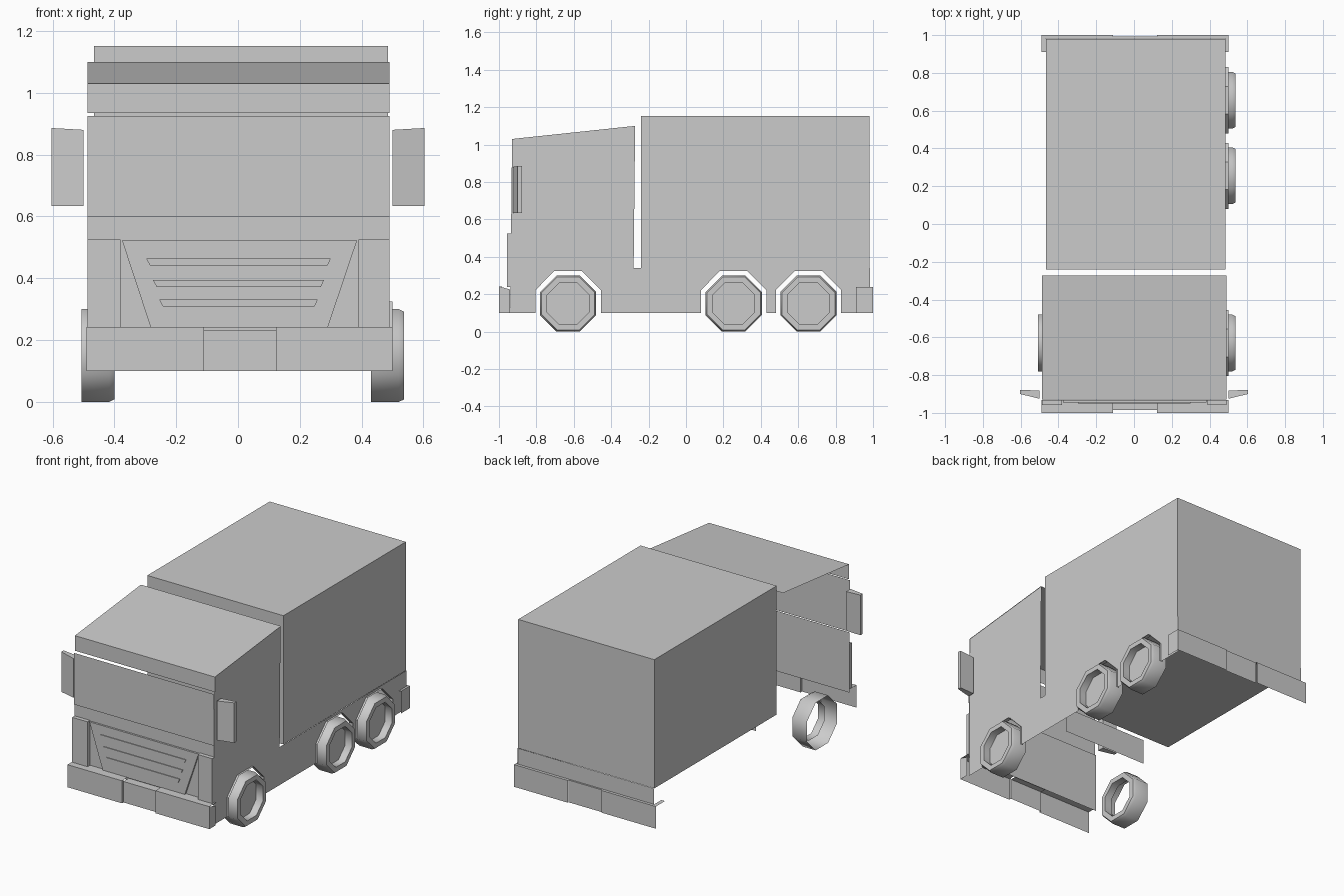
import bpy, bmesh, math

if "Cube" in bpy.data.objects:
    bpy.data.objects.remove(bpy.data.objects["Cube"])

AX = {'x': (1, 2, 0), 'y': (0, 2, 1), 'z': (0, 1, 2)}


def finish(name, bm):
    me = bpy.data.meshes.new(name)
    bm.to_mesh(me)
    bm.free()
    ob = bpy.data.objects.new(name, me)
    bpy.context.collection.objects.link(ob)
    return ob


def plate(name, axis, at, outline, depth=0.0):
    """Flat outline perpendicular to an axis, optionally extruded along it."""
    a, b, c = AX[axis]
    bm = bmesh.new()
    vs = []
    for p, q in outline:
        co = [0, 0, 0]
        co[a], co[b], co[c] = p, q, at
        vs.append(bm.verts.new(co))
    f = bm.faces.new(vs)
    if depth:
        ext = bmesh.ops.extrude_face_region(bm, geom=[f], use_keep_orig=True)
        for v in ext['geom']:
            if isinstance(v, bmesh.types.BMVert):
                v.co[c] += depth
        bmesh.ops.recalc_face_normals(bm, faces=bm.faces)
    return finish(name, bm)


def rect(p0, p1, q0, q1):
    return [(p0, q0), (p1, q0), (p1, q1), (p0, q1)]


def arch(y):
    """Half octagon wheel opening, bottom rear to bottom front order."""
    return [(y - .175, .10), (y - .175, .222), (y - .073, .325),
            (y + .073, .325), (y + .175, .222), (y + .175, .10)]


def wheel(name, x, y, hub):
    """Octagonal tyre: tread, outer sidewall, rim well and hub disc."""
    bm = bmesh.new()
    k = 1 / math.cos(math.pi / 8)
    rings = []
    for r, dx in [(.15, 0), (.15, .09), (.142, .107), (.112, .107), (.112, .06)]:
        rings.append([bm.verts.new((x + dx,
                                    y + r * k * math.cos((i + .5) * math.pi / 4),
                                    .15 + r * k * math.sin((i + .5) * math.pi / 4)))
                      for i in range(8)])
    for r0, r1 in zip(rings, rings[1:]):
        for i in range(8):
            j = (i + 1) % 8
            bm.faces.new((r0[i], r0[j], r1[j], r1[i]))
    if hub:
        bm.faces.new(rings[-1])
    bmesh.ops.recalc_face_normals(bm, faces=bm.faces)
    ob = finish(name, bm)
    bpy.context.view_layer.objects.active = ob
    ob.select_set(True)
    bpy.ops.object.shade_smooth_by_angle(angle=math.radians(46))
    ob.select_set(False)


AXLES = (-.63, .255, .655)

# Right side: cab wall and chassis skirt with wheel openings
side = [(-.94, .10)]
for ay in AXLES:
    side += arch(ay)
side += [(.985, .10), (.985, .34), (-.28, .34), (-.272, 1.10), (-.93, 1.03)]
plate("right_side_panel", 'x', .487, side)

# Wheel arch lips
for n, ay in enumerate(AXLES):
    bm = bmesh.new()
    pts = arch(ay)
    for (y0, z0), (y1, z1) in zip(pts, pts[1:]):
        bm.faces.new([bm.verts.new(c) for c in
                      ((.475, y0, z0), (.475, y1, z1), (.50, y1, z1), (.50, y0, z0))])
    bmesh.ops.remove_doubles(bm, verts=bm.verts, dist=1e-4)
    finish(f"wheel_arch_{n}", bm)

# Wheels
for n, ay in enumerate(AXLES):
    wheel(f"right_wheel_{n}", .43, ay, True)
wheel("left_front_wheel", -.507, AXLES[0], False)

# Cargo box, rear sill and cross plate
plate("cargo_box", 'z', .34, rect(-.465, .485, -.24, .98), .812)
plate("rear_sill", 'y', .982, rect(-.465, .485, .24, .34))
plate("cross_plate", 'y', -.27, rect(-.30, .30, .18, .34))

# Cab roof and front
bm = bmesh.new()
bm.faces.new([bm.verts.new(c) for c in ((-.487, -.93, 1.03), (.49, -.93, 1.03),
                                        (.49, -.272, 1.10), (-.487, -.272, 1.10))])
finish("cab_roof", bm)
plate("cab_brow", 'y', -.93, rect(-.487, .49, .935, 1.03))
plate("windscreen", 'y', -.94, rect(-.487, .49, .60, .925))
plate("cab_front", 'y', -.932, rect(-.487, .49, .22, .60))

# Grille with slats, and headlights
plate("grille", 'y', -.945, [(-.282, .24), (.29, .24), (.385, .522), (-.375, .522)], .012)
for n, (z, w) in enumerate([(.32, .255), (.383, .275), (.453, .297)]):
    plate(f"grille_slat_{n}", 'y', -.95,
          [(-w + .012, z - .011), (w - .007, z - .011), (w + .003, z + .011), (-w, z + .011)], .006)
plate("left_headlight", 'y', -.957, rect(-.487, -.38, .24, .525), .025)
plate("right_headlight", 'y', -.957, rect(.39, .49, .24, .525), .025)

# Front bumper
for nm, x0, x1, y, z in [("left", -.49, -.11, -1, .242), ("right", .123, .50, -1, .242),
                         ("centre", -.11, .123, -.985, .232)]:
    plate(f"front_bumper_{nm}", 'y', y, rect(x0, x1, .10, z))
    plate(f"front_bumper_top_{nm}", 'z', z, rect(x0, x1, y, -.932))
plate("front_bumper_end", 'x', .50, [(-1, .10), (-.94, .10), (-.94, .225), (-1, .242)])
for n, x in enumerate((-.11, .123)):
    plate(f"front_bumper_step_{n}", 'x', x, rect(-1, -.985, .10, .242))

# Rear bumper
for nm, x0, x1, y in [("left", -.49, -.11, 1), ("right", .123, .50, 1), ("centre", -.11, .123, .993)]:
    plate(f"rear_bumper_{nm}", 'y', y, rect(x0, x1, .10, .24))
    plate(f"rear_bumper_top_{nm}", 'z', .24, rect(x0, x1, .982, y))
plate("rear_bumper_end", 'x', .50, rect(.91, 1, .10, .24))
for nm, x0, x1 in [("left", -.49, -.465), ("right", .485, .50)]:
    plate(f"rear_bumper_corner_{nm}", 'z', .24, rect(x0, x1, .91, 1))

# Wing mirrors, tapering outwards
for s, nm in ((-1, "left"), (1, "right")):
    ob = plate(f"{nm}_mirror", 'z', .633,
               [(s * .50, -.925), (s * .603, -.90), (s * .603, -.878), (s * .50, -.882)], .247)
    for v in ob.data.vertices:
        if v.co.z > .8 and abs(v.co.x) > .55:
            v.co.z += .006
